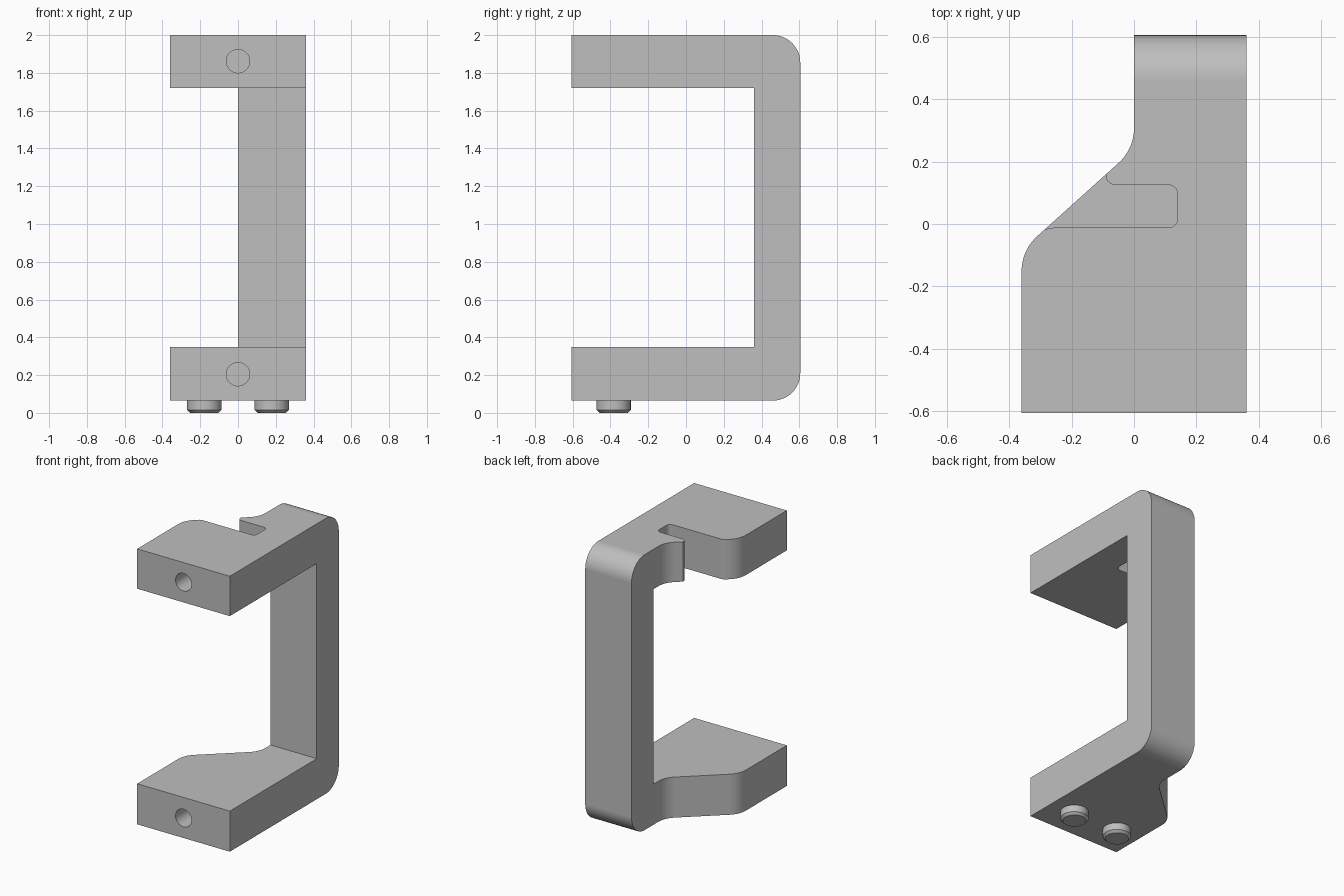
import bpy
import bmesh
import math
from mathutils import Matrix, Vector

cube = bpy.data.objects.get("Cube")
if cube:
    bpy.data.objects.remove(cube, do_unlink=True)

grey = bpy.data.materials.new("plain grey")
grey.use_nodes = True
grey.diffuse_color = (0.52, 0.52, 0.52, 1)
grey.node_tree.nodes["Principled BSDF"].inputs["Base Color"].default_value = grey.diffuse_color


def rounded(corners, steps=12):
    """Outline from (a, b, radius) corners, each rounded with an arc."""
    points = []
    for i, (a, b, radius) in enumerate(corners):
        p = Vector((a, b))
        if radius == 0:
            points.append(p)
            continue
        u = (Vector(corners[i - 1][:2]) - p).normalized()
        v = (Vector(corners[(i + 1) % len(corners)][:2]) - p).normalized()
        half = u.angle(v) / 2
        centre = p + (u + v).normalized() * radius / math.sin(half)
        reach = radius / math.tan(half)
        start, end = p + u * reach - centre, p + v * reach - centre
        sweep = start.angle(end)
        for k in range(steps + 1):
            t = k / steps
            arc = start * math.sin((1 - t) * sweep) + end * math.sin(t * sweep)
            points.append(centre + arc / math.sin(sweep))
    return points


def make_object(name, bm):
    bmesh.ops.recalc_face_normals(bm, faces=bm.faces[:])
    mesh = bpy.data.meshes.new(name)
    bm.to_mesh(mesh)
    bm.free()
    mesh.materials.append(grey)
    obj = bpy.data.objects.new(name, mesh)
    bpy.context.collection.objects.link(obj)
    return obj


def prism(name, outline, low, high, axis):
    """Extrude an outline along x (outline in y, z) or z (outline in x, y)."""
    bm = bmesh.new()
    place = (lambda p: (low, p.x, p.y)) if axis == "x" else (lambda p: (p.x, p.y, low))
    face = bm.faces.new([bm.verts.new(place(p)) for p in outline])
    grown = bmesh.ops.extrude_face_region(bm, geom=[face])["geom"]
    shift = (high - low, 0, 0) if axis == "x" else (0, 0, high - low)
    bmesh.ops.translate(bm, verts=[g for g in grown if isinstance(g, bmesh.types.BMVert)], vec=shift)
    return make_object(name, bm)


def activate(obj):
    bpy.ops.object.select_all(action="DESELECT")
    obj.select_set(True)
    bpy.context.view_layer.objects.active = obj


def carve(obj, cutter, operation):
    mod = obj.modifiers.new("carve", "BOOLEAN")
    mod.operation, mod.object, mod.solver = operation, cutter, "EXACT"
    activate(obj)
    bpy.ops.object.modifier_apply(modifier=mod.name)
    bpy.data.objects.remove(cutter, do_unlink=True)


def smooth(obj):
    activate(obj)
    bpy.ops.object.shade_smooth_by_angle(angle=math.radians(30))
    obj.modifiers.new("even shading", "WEIGHTED_NORMAL").keep_sharp = True


# C-shaped side profile with rounded back corners
bracket = prism("bracket", rounded([
    (-0.605, 0.065, 0), (0.605, 0.065, 0.145), (0.605, 2, 0.145), (-0.605, 2, 0),
    (-0.605, 1.72, 0), (0.36, 1.72, 0), (0.36, 0.35, 0), (-0.605, 0.35, 0)]),
    -0.5, 0.36, "x")

# Plan shape: wide front arms narrowing diagonally to the post
plan = prism("plan_cutter", rounded([
    (-0.36, -0.8, 0), (0.5, -0.8, 0), (0.5, 0.8, 0), (0, 0.8, 0),
    (0, 0.24, 0.15), (-0.36, -0.084, 0.15)]), -0.2, 2.2, "z")
carve(bracket, plan, "INTERSECT")

# Slot through the upper arm, open on the diagonal side
slot = prism("slot_cutter", rounded([
    (-0.4, -0.03, 0), (-0.33, -0.03, 0), (-0.265, -0.012, 0.05),
    (0.14, -0.012, 0.03), (0.14, 0.125, 0.03), (-0.128, 0.125, 0.03),
    (-0.05, 0.21, 0), (-0.4, 0.21, 0)]), 1.5, 2.2, "z")
carve(bracket, slot, "DIFFERENCE")

# Round holes in the front ends of both arms
for z in (0.205, 1.862):
    bm = bmesh.new()
    bmesh.ops.create_cone(
        bm, cap_ends=True, segments=48, radius1=0.062, radius2=0.062, depth=0.6,
        matrix=Matrix.Translation((0, -0.605, z)) @ Matrix.Rotation(math.pi / 2, 4, "X"))
    carve(bracket, make_object("hole_cutter", bm), "DIFFERENCE")
smooth(bracket)

# Two short feet with chamfered lower rims
for side, x in (("right", -0.178), ("left", 0.178)):
    bm = bmesh.new()
    bmesh.ops.create_cone(
        bm, cap_ends=True, segments=48, radius1=0.091, radius2=0.091, depth=0.07,
        matrix=Matrix.Translation((x, -0.383, 0.035)))
    rim = [e for e in bm.edges if all(v.co.z < 0.01 for v in e.verts)]
    bmesh.ops.bevel(bm, geom=rim, offset=0.016, segments=1, affect="EDGES")
    smooth(make_object(side + "_foot", bm))
